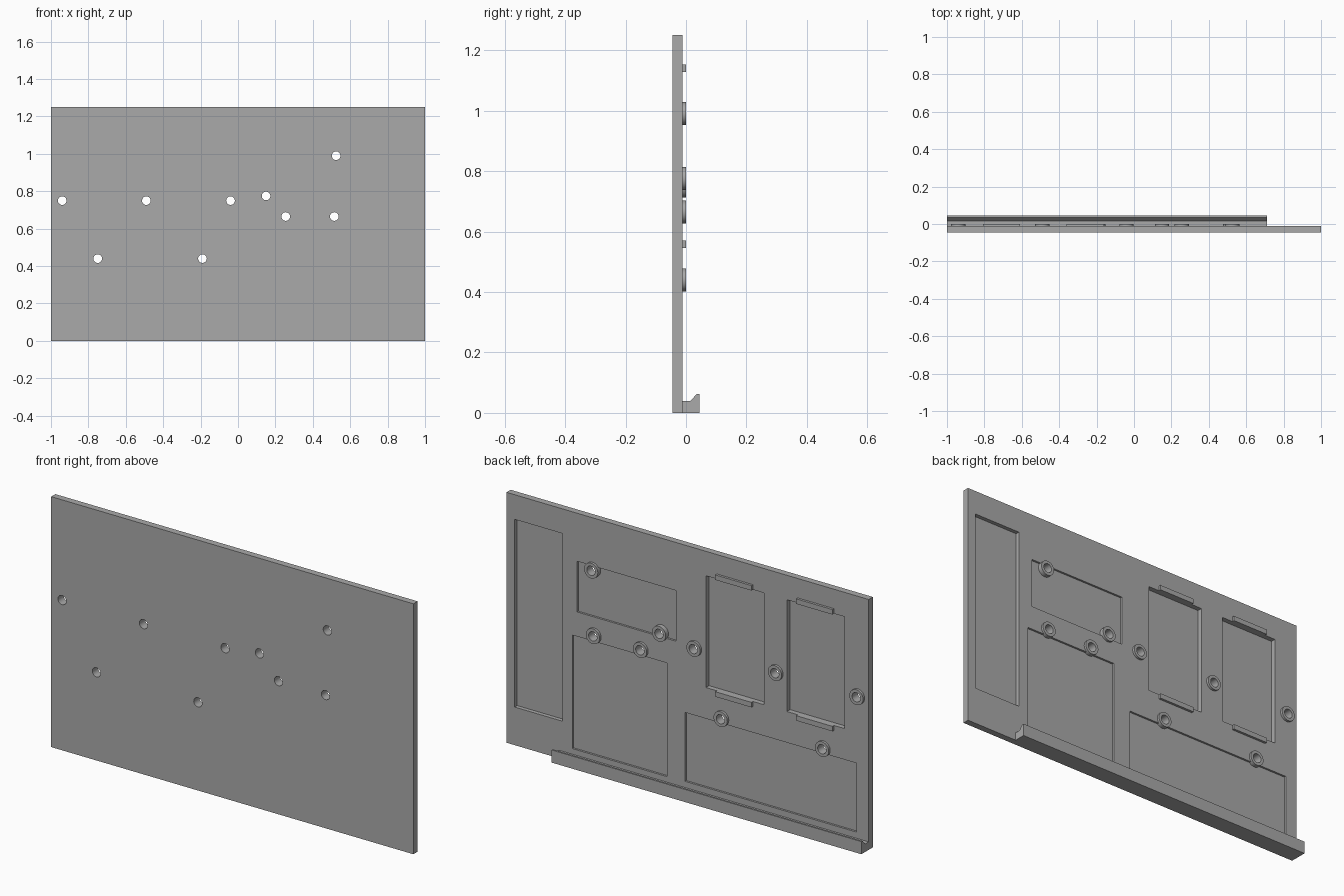
import bpy, bmesh
from math import radians
from mathutils import Matrix, Vector

if "Cube" in bpy.data.objects:
    bpy.data.objects.remove(bpy.data.objects["Cube"], do_unlink=True)

grey = bpy.data.materials.new("plain_grey")
grey.use_nodes = True
grey.diffuse_color = (0.4, 0.4, 0.4, 1)
grey.node_tree.nodes["Principled BSDF"].inputs["Base Color"].default_value = (0.4, 0.4, 0.4, 1)

FRONT, BACK, RAISED, RIM = -0.045, -0.012, 0.0, 0.045
SHALLOW, MEDIUM, DEEP = 0.01, 0.02, 0.025
HEIGHT, HOLE_R, BOSS_R = 1.25, 0.023, 0.038


def add_box(bm, x0, x1, y0, y1, z0, z1):
    size = Matrix.Diagonal((x1 - x0, y1 - y0, z1 - z0, 1))
    centre = Vector((x0 + x1, y0 + y1, z0 + z1)) / 2
    bmesh.ops.create_cube(bm, size=1, matrix=Matrix.Translation(centre) @ size)


def add_cylinder(bm, x, z, radius, y0, y1):
    place = Matrix.Translation((x, (y0 + y1) / 2, z)) @ Matrix.Rotation(radians(90), 4, "X")
    bmesh.ops.create_cone(bm, cap_ends=True, segments=32, radius1=radius,
                          radius2=radius, depth=y1 - y0, matrix=place)


def finish(name, bm):
    bmesh.ops.recalc_face_normals(bm, faces=bm.faces)
    mesh = bpy.data.meshes.new(name)
    bm.to_mesh(mesh)
    bm.free()
    mesh.materials.append(grey)
    obj = bpy.data.objects.new(name, mesh)
    bpy.context.collection.objects.link(obj)
    return obj


def cut(obj, cutter):
    # Apply a boolean cut and discard the cutter
    bpy.ops.object.select_all(action="DESELECT")
    bpy.context.view_layer.objects.active = obj
    obj.select_set(True)
    mod = obj.modifiers.new("cut", "BOOLEAN")
    mod.operation, mod.solver, mod.object = "DIFFERENCE", "EXACT", cutter
    bpy.ops.object.modifier_apply(modifier=mod.name)
    bpy.data.objects.remove(cutter, do_unlink=True)


def smooth(obj):
    bpy.ops.object.select_all(action="DESELECT")
    bpy.context.view_layer.objects.active = obj
    obj.select_set(True)
    bpy.ops.object.shade_smooth_by_angle(angle=radians(30))


# Hole centres (x, z)
holes = [(-0.94, 0.75), (-0.75, 0.44), (-0.49, 0.75), (-0.19, 0.44), (-0.04, 0.75),
         (0.15, 0.775), (0.255, 0.665), (0.515, 0.665), (0.525, 0.99)]

# Pockets in the back (x0, x1, z0, z1, depth)
pockets = [(0.69, 0.955, 0.19, 1.127, MEDIUM),
           (0.063, 0.61, 0.757, 1.01, SHALLOW),
           (0.113, 0.636, 0.068, 0.635, SHALLOW),
           (0.014 - 0.948, 0.014, 0.071, 0.415, SHALLOW),
           (-0.421, -0.102, 0.57, 1.128, DEEP),
           (-0.868, -0.549, 0.57, 1.128, DEEP)]

# Panel with pockets and through holes
bm = bmesh.new()
add_box(bm, -1, 1, FRONT, BACK, 0, HEIGHT)
panel = finish("panel", bm)

bm = bmesh.new()
for x0, x1, z0, z1, depth in pockets:
    add_box(bm, x0, x1, BACK - depth, RIM, z0, z1)
cut(panel, finish("pocket_cutter", bm))

bm = bmesh.new()
for x, z in holes:
    add_cylinder(bm, x, z, HOLE_R, -0.1, 0.1)
cut(panel, finish("hole_cutter", bm))
smooth(panel)

# Ring standoffs around the holes, reaching the shallow pocket floors
for i, (x, z) in enumerate(holes):
    bm = bmesh.new()
    add_cylinder(bm, x, z, BOSS_R, BACK - SHALLOW, RAISED)
    ring = finish(f"standoff_{i + 1}", bm)
    bm = bmesh.new()
    add_cylinder(bm, x, z, HOLE_R, -0.1, 0.1)
    cut(ring, finish("bore_cutter", bm))
    smooth(ring)

# Retaining tabs above and below the deep pockets
for x0, x1, z0, z1, depth in pockets:
    if depth == DEEP:
        mid = (x0 + x1) / 2
        for label, low in (("upper", z1), ("lower", z0 - 0.025)):
            bm = bmesh.new()
            add_box(bm, mid - 0.1, mid + 0.1, BACK, RAISED, low, low + 0.025)
            finish(f"{label}_tab", bm)

# Lipped rail along the bottom
profile = [(BACK, 0), (RIM, 0), (RIM, 0.063), (0.036, 0.063), (0.015, 0.04), (BACK, 0.04)]
bm = bmesh.new()
face = bm.faces.new([bm.verts.new((-1, y, z)) for y, z in profile])
swept = bmesh.ops.extrude_face_region(bm, geom=[face])["geom"]
bmesh.ops.translate(bm, vec=(1.71, 0, 0),
                    verts=[g for g in swept if isinstance(g, bmesh.types.BMVert)])
finish("bottom_rail", bm)
